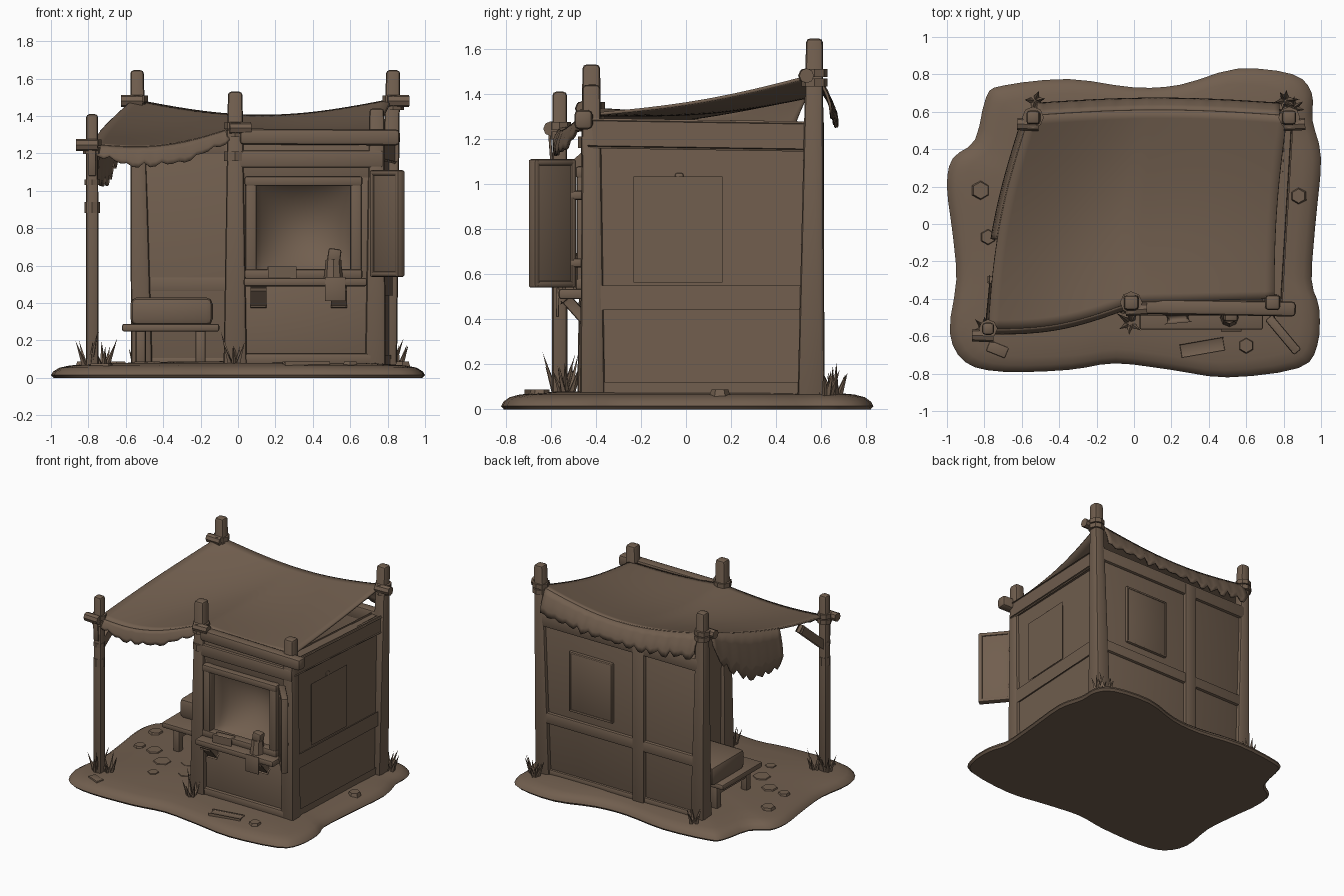
import bpy, bmesh, math, random
from mathutils import Vector as V, Matrix

if "Cube" in bpy.data.objects:
    bpy.data.objects.remove(bpy.data.objects["Cube"])

random.seed(4)
mat = bpy.data.materials.new("weathered brown")
mat.diffuse_color = (0.165, 0.113, 0.077, 1)
mat.use_nodes = True
mat.node_tree.nodes["Principled BSDF"].inputs["Base Color"].default_value = mat.diffuse_color


def make(name, bm, thick=0):
    bmesh.ops.recalc_face_normals(bm, faces=bm.faces[:])
    me = bpy.data.meshes.new(name)
    bm.to_mesh(me)
    bm.free()
    me.materials.append(mat)
    ob = bpy.data.objects.new(name, me)
    bpy.context.collection.objects.link(ob)
    if thick:
        m = ob.modifiers.new("thickness", "SOLIDIFY")
        m.thickness, m.offset = thick, 0
    return ob


def bar(name, a, b, w, h, taper=1.0, bev=0.012):
    """Bevelled box from a to b; w = sideways width, h = other width."""
    a, b = V(a), V(b)
    d = (b - a).normalized()
    if abs(d.z) > 0.9:
        s = V((0, 1, 0)).cross(d).normalized()
        t = d.cross(s)
    else:
        s = d.cross(V((0, 0, 1))).normalized()
        t = s.cross(d)
    bm = bmesh.new()
    bmesh.ops.create_cube(bm, size=1)
    for v in bm.verts:
        k = taper if v.co.z > 0 else 1
        v.co = (b if v.co.z > 0 else a) + s * v.co.x * w * k + t * v.co.y * h * k
    if bev:
        bmesh.ops.bevel(bm, geom=bm.edges[:], offset=bev, segments=2, affect='EDGES', profile=0.5)
    return make(name, bm)


def rod(name, a, b, r, r2=None, n=8):
    a, b = V(a), V(b)
    d = b - a
    bm = bmesh.new()
    bmesh.ops.create_cone(bm, cap_ends=True, segments=n, radius1=r, radius2=r if r2 is None else r2,
                          depth=d.length, matrix=Matrix.Translation((a + b) / 2) @ d.to_track_quat('Z', 'Y').to_matrix().to_4x4())
    return make(name, bm)


def slab(name, p, q, z0, z1, thick, bev=0.01):
    z = (z0 + z1) / 2
    return bar(name, (*p, z), (*q, z), thick, z1 - z0, bev=bev)


def framed(name, p, q, z0, z1, thick, rim):
    """Board with a raised rim on all four sides."""
    slab(name + "_board", p, q, z0 + 0.01, z1 - 0.01, thick * 0.65, 0.005)
    for z in (z0 + rim / 2, z1 - rim / 2):
        bar(name + "_rail", (*p, z), (*q, z), thick, rim)
    d = (V(q) - V(p)).normalized() * rim
    for c in (V(p), V(q) - d):
        slab(name + "_stile", c, c + d, z0, z1, thick)


def sheet(name, rows, thick=0.014):
    bm = bmesh.new()
    vs = [[bm.verts.new(p) for p in r] for r in rows]
    for r, s in zip(vs, vs[1:]):
        for i in range(len(r) - 1):
            bm.faces.new((r[i], r[i + 1], s[i + 1], s[i]))
    return make(name, bm, thick)


# Earth base: smooth closed outline, stacked rings
out = [(-1, .2), (-.97, .35), (-.85, .45), (-.79, .68), (-.7, .74), (-.35, .775), (0, .73), (.25, .745), (.55, .83),
       (.85, .8), (.95, .7), (.955, .55), (1, .35), (.97, 0), (.95, -.3), (.99, -.45), (.98, -.65), (.88, -.77),
       (.5, -.82), (.2, -.78), (-.1, -.745), (-.35, -.78), (-.7, -.79), (-.9, -.74), (-.985, -.58), (-.95, -.3), (-.97, -.05)]
pts, n = [], len(out)
for i in range(n):
    p0, p1, p2, p3 = (V(out[(i + k - 1) % n]) for k in range(4))
    for t in (0, .33, .67):
        pts.append(.5 * (2 * p1 + (p2 - p0) * t + (2 * p0 - 5 * p1 + 4 * p2 - p3) * t * t + (3 * p1 - p0 - 3 * p2 + p3) * t ** 3))
bm = bmesh.new()
rings = [[bm.verts.new((p.x * s, p.y * s, z)) for p in pts]
         for s, z in ((.985, 0), (1, .015), (.988, .034), (.955, .054), (.9, .066), (.75, .078), (.02, .09))]
for r, s in zip(rings, rings[1:]):
    for i in range(len(r)):
        j = (i + 1) % len(r)
        bm.faces.new((r[i], r[j], s[j], s[i]))
bm.faces.new(rings[0][::-1])
bm.faces.new(rings[-1])
make("earth_base", bm)

# Corner posts: foot position, head position, foot width, taper
BL, BR, FM, FR, FL = (-.54, .57), (.83, .57), (-.015, -.42), (.742, -.42), (-.78, -.56)
for nm, foot, p, top, w0, k in (("back_left", (-.515, .555), BL, 1.645, .115, .62), ("back_right", (.79, .555), BR, 1.645, .12, .62),
                                ("front_middle", (-.015, -.42), FM, 1.53, .125, .62), ("front_right", (.735, -.415), FR, 1.44, .11, .72),
                                ("front_left", FL, FL, 1.41, .068, .95)):
    bar(nm + "_post", (*foot, .05), (*p, top), w0, w0, k, .018)

# Walls
slab("back_wall", (-.52, .56), (.8, .56), .06, 1.28, .05)
slab("right_wall", (.735, -.42), (.785, .57), .06, 1.26, .05)
slab("booth_left_wall", (-.015, -.42), (-.015, .57), .06, 1.26, .05)
slab("front_lower_wall", (0, -.425), (.74, -.425), .06, .52, .04)
slab("front_upper_wall", (0, -.425), (.74, -.425), 1.06, 1.26, .04)
slab("front_side_strip", (.64, -.425), (.74, -.425), .45, 1.12, .04)
slab("front_inner_strip", (-.01, -.425), (.06, -.425), .45, 1.12, .04)

# Timber beams on the walls
bar("right_top_beam", (.74, -.42, 1.225), (.8, .57, 1.21), .085, .11)
bar("right_middle_beam", (.745, -.42, .495), (.795, .57, .495), .075, .085)
bar("right_sill", (.74, -.42, .085), (.785, .57, .085), .07, .05)
bar("back_top_beam", (-.53, .57, 1.24), (.82, .57, 1.24), .075, .1)
bar("back_middle_beam", (-.52, .57, .5), (.8, .57, .5), .075, .085)
bar("back_sill", (-.52, .565, .085), (.8, .565, .085), .07, .05)
bar("back_middle_post", (-.02, .57, .06), (-.02, .57, 1.28), .1, .085)
bar("front_sill", (0, -.44, .1), (.72, -.44, .1), .06, .06)
bar("front_lintel", (0, -.44, 1.17), (.78, -.44, 1.17), .05, .09)
bar("front_top_beam", (.01, -.44, 1.29), (.865, -.455, 1.285), .08, .085, bev=.02)

# Flat shutters on the right and back walls
slab("right_shutter", (.77, -.22), (.788, .15), .575, 1.02, .035, .013)
bar("right_shutter_tab", (.775, -.03, 1.0), (.775, -.03, 1.05), .03, .04)
framed("back_shutter", (.2, .588), (.57, .588), .6, 1.06, .035, .02)

# Serving window with a hollow niche, counter and goods
sheet("window_niche", [[(.05 + .6 * i / 16, -.43 + .26 * (max(0, math.sin(math.pi * i / 16) * math.sin(math.pi * j / 16)) ** .5),
                         .5 + .6 * j / 16) for i in range(17)] for j in range(17)], .01)
for x in (.07, .63):
    bar("window_stile", (x, -.45, .52), (x, -.45, 1.08), .06, .07)
for z in (1.052, .555):
    bar("window_rail", (.035, -.455, z), (.665, -.455, z), .07, .052)
bar("counter", (.03, -.49, .512), (.69, -.49, .512), .15, .045)
for x in (.11, .54):
    bar("counter_bracket", (x, -.45, .4), (x, -.53, .49), .06, .05)
bar("counter_cloth", (.52, -.57, .41), (.52, -.568, .54), .11, .012, bev=.004)
rod("jug", (.51, -.5, .53), (.51, -.49, .63), .05, .042)
bar("jug_lid", (.51, -.49, .62), (.52, -.49, .69), .07, .06)
bar("bread", (.18, -.51, .55), (.29, -.5, .55), .05, .05, bev=.02)

# Open notice board standing out at the front right corner
framed("notice_board", (.72, -.5), (.875, -.685), .54, 1.11, .05, .03)
for z in (.65, .95):
    bar("notice_board_hinge", (.735, -.44, z), (.74, -.52, z), .03, .04)

# Bench in the open bay
bar("bench_seat", (-.62, .2, .268), (-.1, .2, .268), .48, .042)
bar("bench_cushion", (-.575, .3, .355), (-.135, .3, .355), .4, .15, bev=.035)
for x in (-.52, -.2):
    for y in (.02, .38):
        bar("bench_leg", (x, y, .06), (x, y, .26), .055, .055)
    bar("bench_brace", (x, .02, .21), (x, .38, .21), .035, .045)


# Cloth canopy slung between the posts
def front_edge(u):
    m = .47
    a, b, sag = (V((-.78, -.56, 1.245)), V((-.02, -.42, 1.335)), .05) if u < m else (V((-.02, -.42, 1.335)), V((.75, -.4, 1.31)), .015)
    t = u / m if u < m else (u - m) / (1 - m)
    p = a.lerp(b, t) - V((0, 0, sag * math.sin(math.pi * t)))
    if u < m:
        p.y -= .045 * math.sin(math.pi * t)
    return p


def canopy(u, v):
    back = V((-.56 + 1.38 * u, .58 + .03 * math.sin(math.pi * u), 1.485 - .085 * math.sin(math.pi * u)))
    p = front_edge(u).lerp(back, v)
    s = math.sin(math.pi * v)
    p.x += -.045 * s * (1 - u) - .02 * s * u
    p.z -= .045 * s * (.6 + .4 * math.sin(math.pi * u))
    return p


N = 30
sheet("canopy", [[canopy(i / N, j / 24) for i in range(N + 1)] for j in range(25)])


def flap(name, top, drop, outward, rag):
    """Ragged hem: hangs from the top points by drop(t)."""
    k = len(top) - 1
    length = [drop(i / k) + rag * ((i % 3 > 0) - .5) + random.uniform(-rag, rag) * .5 for i in range(k + 1)]
    sheet(name, [[p + V(outward) * math.sin(f * 1.57) - V((0, 0, length[i] * f)) for i, p in enumerate(top)]
                 for f in (0, .25, .5, .75, 1)], .012)


flap("front_hem", [canopy(.46 * i / 24, 0) for i in range(25)], lambda t: .05 + .05 * math.sin(math.pi * t), (0, -.025, 0), .018)
flap("back_hem", [canopy(.03 + .94 * i / 40, 1) for i in range(41)], lambda t: .16 - .03 * math.sin(math.pi * t), (0, .06, 0), .03)
flap("left_hem", [canopy(0, .42 + .54 * i / 22) for i in range(23)], lambda t: .08 + .25 * math.sin(math.pi * min(1, .15 + t * .85)) ** .6, (-.03, 0, 0), .03)

# Rope knots and short cross logs tying the canopy to the posts
for p, z, r, sx in ((BL, 1.48, .058, -1), (BR, 1.48, .058, 1), (FM, 1.335, .06, 1), (FL, 1.245, .05, -1)):
    for dz in (-.03, .012):
        rod("rope_wrap", (*p, z + dz - .017), (*p, z + dz + .017), r)
    rod("tie_log", (p[0] - sx * .03, p[1] - .04, z), (p[0] + sx * .085, p[1] - .035, z), .033)
rod("rope_wrap", (*FM, 1.16), (*FM, 1.21), .06)
rod("rope_wrap", (*FL, .88), (*FL, .94), .041)
rod("rope_wrap", (*FL, 1.03), (*FL, 1.06), .041)
bar("front_left_brace", (-.78, -.555, 1.02), (-.755, -.3, 1.24), .035, .035)
bar("rope_tail", (-.78, -.595, 1.08), (-.78, -.605, 1.22), .04, .012, bev=.004)

# Grass tufts at the post feet
for cx, cy, h in ((-.53, .66, .13), (.81, .66, .15), (-.02, -.53, .19), (-.8, -.56, .2), (.85, .62, .12), (-.72, -.53, .15)):
    for i in range(6):
        a = i * 1.05 + random.random()
        l = random.uniform(.6, 1) * h
        d = V((math.cos(a), math.sin(a), 0))
        b = V((cx, cy, .06)) + d * .018
        rod("grass_blade", b, b + d * l * .38 + V((0, 0, l)), .016, 0, 4)

# Flat stones and loose planks on the ground
bar("loose_plank", (.25, -.68, .07), (.48, -.64, .07), .07, .025, bev=.006)
bar("loose_plank", (-.78, -.65, .065), (-.68, -.69, .065), .06, .025, bev=.006)
for x, y, r in ((-.5, -.2, .08), (-.33, -.12, .07), (-.65, -.08, .07), (-.25, -.28, .06), (.88, .15, .05), (-.82, .18, .06),
                (-.78, -.07, .05), (.6, -.65, .05), (-.45, -.38, .05)):
    rod("flat_stone", (x, y, .05), (x, y, .088), r, r * .75, 6)

# Smooth shading with sharp edges kept
for ob in bpy.data.objects:
    ob.select_set(True)
    bpy.context.view_layer.objects.active = ob
bpy.ops.object.shade_smooth_by_angle(angle=math.radians(35))
